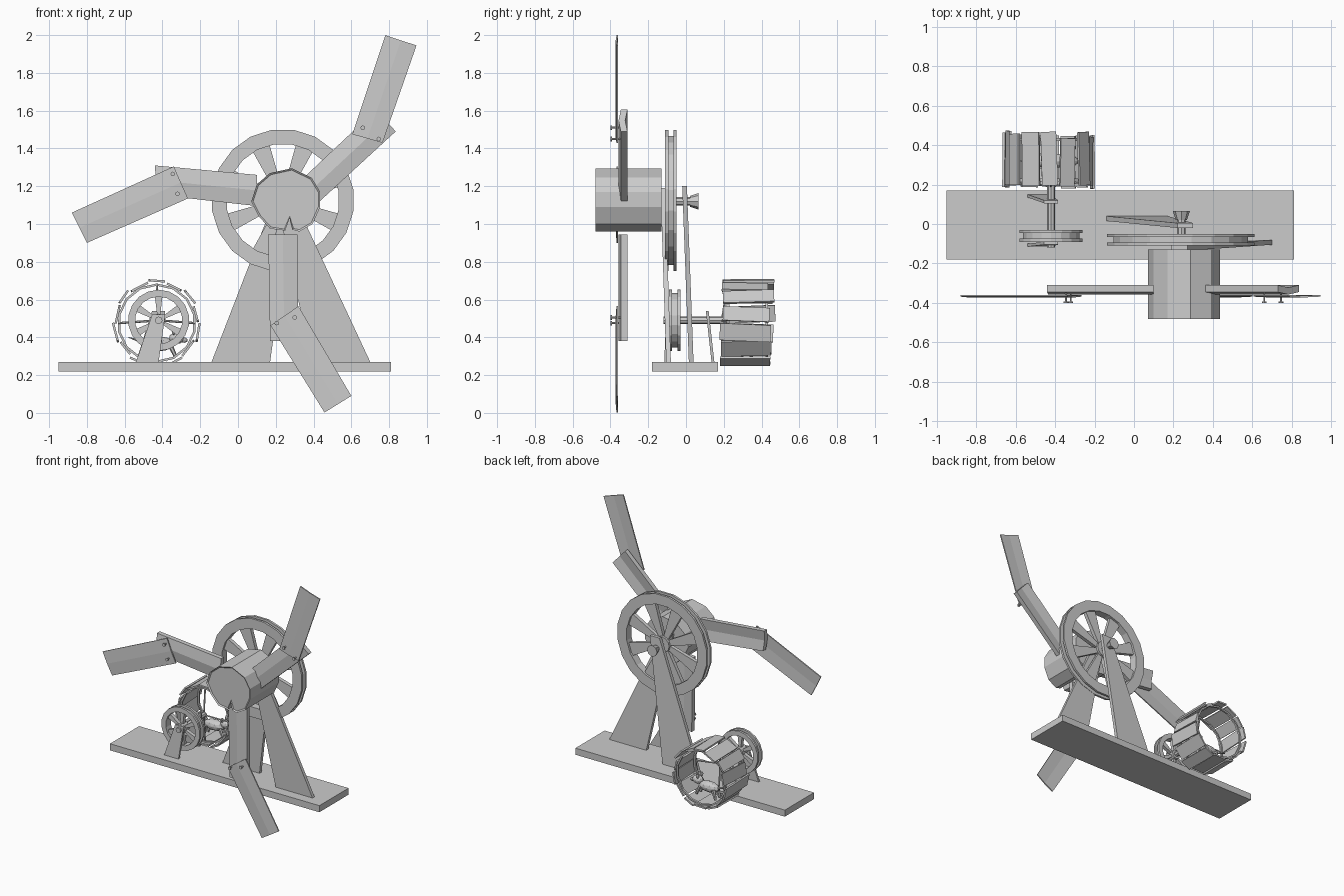
import bpy, bmesh, math, random
from mathutils import Matrix, Vector

if "Cube" in bpy.data.objects:
    bpy.data.objects.remove(bpy.data.objects["Cube"])
random.seed(4)


def finish(name, bm):
    bmesh.ops.recalc_face_normals(bm, faces=bm.faces)
    me = bpy.data.meshes.new(name)
    bm.to_mesh(me)
    bm.free()
    ob = bpy.data.objects.new(name, me)
    bpy.context.collection.objects.link(ob)
    return ob


def plank(name, end1, end2, y1, y2, t, fold=0.0):
    """Board in the xz plane, front at y1/y2 on its two ends, with a centre fold."""
    bm = bmesh.new()
    rings = []
    for (a, b), y in ((end1, y1), (end2, y2)):
        mx, mz = (a[0] + b[0]) / 2, (a[1] + b[1]) / 2
        pts = [(a[0], y, a[1]), (mx, y - fold, mz), (b[0], y, b[1]),
               (b[0], y + t, b[1]), (mx, y + t - fold, mz), (a[0], y + t, a[1])]
        rings.append([bm.verts.new(p) for p in pts])
    for i in range(6):
        j = (i + 1) % 6
        bm.faces.new((rings[0][i], rings[0][j], rings[1][j], rings[1][i]))
    for r in rings:
        bm.faces.new(r)
    return finish(name, bm)


def add_rod(bm, a, b, r1, r2=None, n=8):
    a, b = Vector(a), Vector(b)
    m = Matrix.Translation((a + b) / 2) @ (b - a).to_track_quat('Z', 'Y').to_matrix().to_4x4()
    bmesh.ops.create_cone(bm, cap_ends=True, segments=n, radius1=r1,
                          radius2=r1 if r2 is None else r2, depth=(b - a).length, matrix=m)


def lathe(bm, x, z, profile, n):
    """Closed (radius, y) profile turned round a y axis through x, z."""
    rings = []
    for i in range(n):
        a = 2 * math.pi * (i + .5) / n
        rings.append([bm.verts.new((x + r * math.cos(a), y, z + r * math.sin(a))) for r, y in profile])
    for i in range(n):
        p, q = rings[i], rings[(i + 1) % n]
        for k in range(len(profile)):
            m = (k + 1) % len(profile)
            bm.faces.new((p[k], p[m], q[m], q[k]))


def pulley(name, x, z, R, ri, groove, y0, y1, spokes, hub, n):
    bm = bmesh.new()
    w = (y1 - y0) * .27
    lathe(bm, x, z, [(ri, y0), (R, y0), (R, y0 + w), (groove, y0 + w),
                     (groove, y1 - w), (R, y1 - w), (R, y1), (ri, y1)], n)
    add_rod(bm, (x, y0, z), (x, y1, z), hub, n=12)
    # wedge spokes, wide at the rim
    for i in range(spokes):
        a = 2 * math.pi * (i + .5) / spokes
        u, v = Vector((math.cos(a), 0, math.sin(a))), Vector((-math.sin(a), 0, math.cos(a)))
        c = Vector((x, 0, z))
        quad = [c + u * hub * .8 - v * R * .05, c + u * (ri + .01) - v * R * .13,
                c + u * (ri + .01) + v * R * .13, c + u * hub * .8 + v * R * .05]
        f = [bm.verts.new((p.x, y0 + w, p.z)) for p in quad]
        b = [bm.verts.new((p.x, y1 - w, p.z)) for p in quad]
        bm.faces.new(f)
        bm.faces.new(b)
        for k in range(4):
            bm.faces.new((f[k], f[(k + 1) % 4], b[(k + 1) % 4], b[k]))
    return finish(name, bm)


def box(bm, centre, size, rot=Matrix()):
    bmesh.ops.create_cube(bm, size=1, matrix=Matrix.Translation(centre) @ rot @ Matrix.Diagonal((*size, 1)))


# base board
bm = bmesh.new()
box(bm, (-.07, -.005, .245), (1.76, .35, .05))
finish("base_board", bm)

# tall supports of the main shaft
plank("back_support", ((-.14, .27), (.17, .27)), ((.22, 1.2), (.30, 1.2)), .015, -.02, .025)
plank("front_support", ((.39, .27), (.70, .27)), ((.19, 1.19), (.27, 1.19)), -.105, -.135, .025)

# log hub with a split at the bottom and a bark rim
outline = [(.10, 1.21), (.17, 1.27), (.285, 1.295), (.39, 1.245), (.435, 1.17), (.435, 1.09), (.395, 1.0),
           (.325, .96), (.287, .97), (.273, 1.03), (.25, .965), (.17, .975), (.11, 1.04), (.07, 1.12)]
bm = bmesh.new()
rings = [[bm.verts.new((x, y, z)) for x, z in outline] for y in (-.48, -.13)]
n = len(outline)
for i in range(n):
    bm.faces.new((rings[0][i], rings[0][(i + 1) % n], rings[1][(i + 1) % n], rings[1][i]))
front = bm.faces.new(rings[0])
bm.faces.new(rings[1])
bmesh.ops.recalc_face_normals(bm, faces=bm.faces)
bmesh.ops.inset_region(bm, faces=[front], thickness=.01, depth=-.008)
finish("log_hub", bm)

# main shaft with flared end
bm = bmesh.new()
add_rod(bm, (.24, -.14, 1.12), (.24, .03, 1.12), .022)
add_rod(bm, (.24, .02, 1.12), (.24, .065, 1.12), .028, .043)
finish("main_shaft", bm)

# pulleys
pulley("large_pulley", .237, 1.125, .378, .30, .345, -.11, -.05, 8, .06, 20)
pulley("small_pulley", -.42, .49, .162, .125, .145, -.09, -.03, 6, .035, 18)

# blade arms: inner end, outer end
arms = [(((.16, .945), (.315, .945)), ((.17, .38), (.32, .38))),
        (((.40, 1.09), (.30, 1.20)), ((.835, 1.49), (.73, 1.605))),
        (((.10, 1.26), (.10, 1.095)), ((-.44, 1.31), (-.43, 1.155)))]
for i, (a, b) in enumerate(arms):
    plank(f"blade_arm_{i + 1}", a, b, -.345, -.345, .035, .012)

# thin blade panels
panels = [(((.172, .463), (.32, .565)), ((.458, .002), (.60, .09))),
          (((.605, 1.475), (.765, 1.43)), ((.78, 2.0), (.945, 1.945))),
          (((-.34, 1.305), (-.265, 1.135)), ((-.88, 1.06), (-.80, .90)))]
for i, (a, b) in enumerate(panels):
    plank(f"blade_panel_{i + 1}", a, b, -.368, -.368, .009, .004)

# nails holding the panels
bm = bmesh.new()
for x, z in ((.205, .475), (.30, .505), (.66, 1.51), (.745, 1.45), (-.345, 1.265), (-.32, 1.16)):
    add_rod(bm, (x, -.395, z), (x, -.34, z), .005, n=6)
    add_rod(bm, (x, -.399, z), (x, -.393, z), .012, n=8)
finish("blade_nails", bm)

# low supports and axle of the running wheel
plank("axle_support_front", ((-.54, .27), (-.42, .27)), ((-.455, .52), (-.385, .52)), -.115, -.105, .015)
plank("axle_support_back", ((-.54, .27), (-.42, .27)), ((-.455, .54), (-.385, .54)), .135, .105, .015)
bm = bmesh.new()
add_rod(bm, (-.42, -.12, .49), (-.42, .2, .49), .02)
finish("axle", bm)

# running wheel: uneven slats on two hoops
cx, cz = -.43, .475
bm = bmesh.new()
for i in range(14):
    a = 2 * math.pi * (i + .5) / 14
    r = .212 + .012 * (i % 2)
    rot = (Matrix.Rotation(-a + random.uniform(-.08, .08), 4, 'Y')
           @ Matrix.Rotation(random.uniform(-.05, .05), 4, 'X'))
    box(bm, (cx + r * math.cos(a), .322 + random.uniform(-.015, .015), cz + r * math.sin(a)),
        (.012, random.uniform(.24, .28), random.uniform(.075, .1)), rot)
finish("wheel_slats", bm)
bm = bmesh.new()
for y in (.215, .42):
    lathe(bm, cx, cz, [(.198, y), (.21, y), (.21, y + .015), (.198, y + .015)], 14)
for i in range(4):
    a = i * math.pi / 2
    add_rod(bm, (-.42, .19, .49), (cx + .205 * math.cos(a), .22, cz + .205 * math.sin(a)), .006, n=6)
finish("wheel_hoops_and_spokes", bm)

# small running animal inside the wheel
bm = bmesh.new()


def blob(c, s):
    bmesh.ops.create_icosphere(bm, subdivisions=2, radius=1,
                               matrix=Matrix.Translation(c) @ Matrix.Diagonal((*s, 1)))


blob((-.42, .32, .365), (.085, .04, .04))
blob((-.325, .32, .395), (.042, .032, .032))
blob((-.285, .32, .385), (.02, .015, .014))
for s in (-1, 1):
    blob((-.34, .32 + s * .025, .43), (.009, .012, .018))
    add_rod(bm, (-.36, .32 + s * .025, .36), (-.33, .32 + s * .025, .298), .014, .009, 6)
    add_rod(bm, (-.47, .32 + s * .025, .36), (-.49, .32 + s * .025, .288), .017, .009, 6)
add_rod(bm, (-.49, .32, .37), (-.58, .32, .40), .01, .002, 6)
finish("running_animal", bm)
